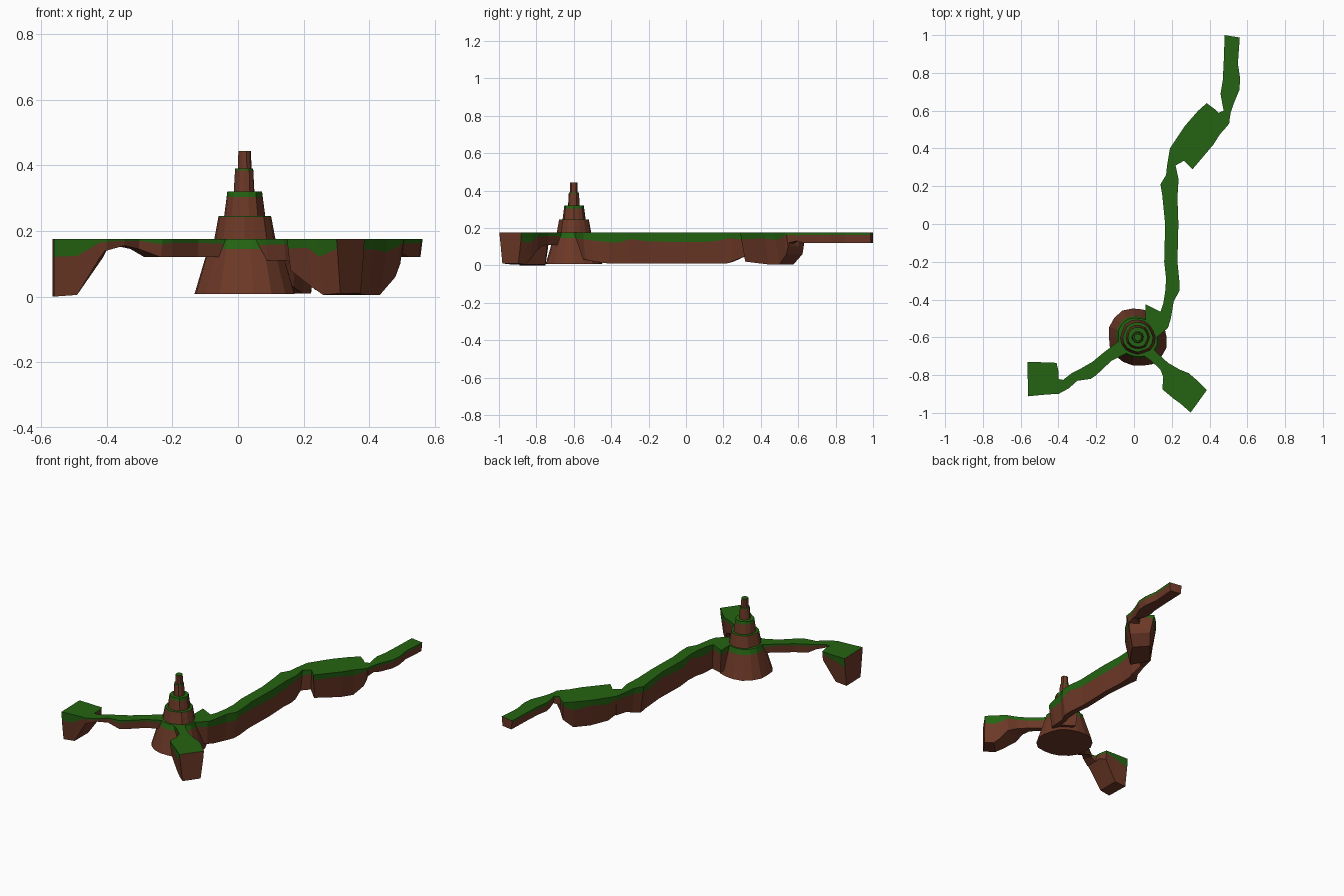
import bpy, bmesh, math, random

random.seed(4)
TOP = 0.175          # height of the walkable grass level


def colour(name, rgb):
    m = bpy.data.materials.new(name)
    m.diffuse_color = (*rgb, 1)
    return m


MATS = [colour("grass green", (0.018, 0.127, 0.006)),
        colour("earth brown", (0.150, 0.040, 0.020))]


def finish(name, bm):
    bmesh.ops.recalc_face_normals(bm, faces=bm.faces)
    me = bpy.data.meshes.new(name)
    bm.to_mesh(me)
    bm.free()
    for m in MATS:
        me.materials.append(m)
    bpy.context.collection.objects.link(bpy.data.objects.new(name, me))


def loft(name, rings, green):
    """Skin rings of points; green(i, j) says if side face j of band i is grass,
    green(-1, 0) and green(-2, 0) colour the end caps."""
    bm = bmesh.new()
    rows = [[bm.verts.new(p) for p in r] for r in rings]
    n = len(rows[0])
    for i in range(len(rows) - 1):
        for j in range(n):
            k = (j + 1) % n
            f = bm.faces.new((rows[i][j], rows[i][k], rows[i + 1][k], rows[i + 1][j]))
            f.material_index = 0 if green(i, j) else 1
    for code, row in ((-1, rows[0]), (-2, rows[-1])):
        bm.faces.new(row).material_index = 0 if green(code, 0) else 1
    finish(name, bm)


def ribbon(name, stations, taper=0.12):
    """Land strip: each station is left xy, right xy and underside height."""
    rings = []
    for lx, ly, rx, ry, zb in stations:
        depth = TOP - zb
        w = math.hypot(rx - lx, ry - ly)
        inset = min(0.25, taper * depth / w)
        zl, zr = (TOP - depth * random.uniform(0.17, 0.32) for _ in range(2))

        def at(t, z):
            return (lx + (rx - lx) * t, ly + (ry - ly) * t, z)
        g = inset * 0.2
        rings.append([at(0, TOP), at(1, TOP), at(1 - g, zr),
                      at(1 - inset, zb), at(inset, zb), at(g, zl)])
    loft(name, rings, lambda i, j: i >= 0 and j in (0, 1, 5))


def mound(name, z0, z1, r0, r1, sides, cap):
    """Rough tapered tier with a grass cap of the given thickness."""
    wob = [random.uniform(0.93, 1.03) for _ in range(sides)]
    zg = z1 - cap
    rg = r1 + (r0 - r1) * cap / (z1 - z0)
    rings = []
    for z, r in ((z0, r0), (zg, rg), (z1, r1)):
        rings.append([(0.02 + r * w * math.cos(math.tau * k / sides),
                       -0.60 + r * w * math.sin(math.tau * k / sides), z)
                      for k, w in enumerate(wob)])
    loft(name, rings, lambda i, j: i in (1, -2))


# Stepped hill
mound("hill_base", 0.008, TOP, 0.160, 0.108, 18, 0.03)
mound("hill_tier_1", TOP, 0.245, 0.093, 0.080, 16, 0.003)
mound("hill_tier_2", 0.245, 0.32, 0.064, 0.054, 14, 0.017)
mound("hill_tier_3", 0.32, 0.39, 0.032, 0.028, 12, 0.006)
mound("hill_peak", 0.39, 0.443, 0.022, 0.020, 10, 0.002)

# Long northern ridge with its island and the thin end path
ribbon("north_ridge", [
    (0.06, -0.52, 0.12, -0.60, 0.03), (0.06, -0.425, 0.18, -0.55, 0.03),
    (0.14, -0.465, 0.195, -0.50, 0.02), (0.155, -0.42, 0.21, -0.41, 0.01),
    (0.165, -0.36, 0.24, -0.355, 0.01), (0.17, -0.29, 0.24, -0.30, 0.01),
    (0.16, -0.20, 0.23, -0.20, 0.01), (0.165, 0.0, 0.235, 0.0, 0.01),
    (0.15, 0.15, 0.23, 0.14, 0.01), (0.14, 0.21, 0.235, 0.22, 0.01),
    (0.17, 0.26, 0.235, 0.24, 0.02), (0.175, 0.31, 0.22, 0.31, 0.045),
    (0.19, 0.40, 0.265, 0.335, 0.05)])
ribbon("north_island", [
    (0.19, 0.40, 0.265, 0.335, 0.05), (0.22, 0.445, 0.31, 0.29, 0.02),
    (0.27, 0.52, 0.42, 0.42, 0.005), (0.34, 0.60, 0.455, 0.475, 0.005),
    (0.385, 0.64, 0.495, 0.52, 0.06), (0.425, 0.61, 0.505, 0.535, 0.10),
    (0.44, 0.585, 0.505, 0.545, 0.115)], 0.2)
ribbon("north_path", [
    (0.44, 0.585, 0.505, 0.545, 0.12), (0.475, 0.60, 0.512, 0.59, 0.13),
    (0.465, 0.65, 0.525, 0.63, 0.12), (0.458, 0.69, 0.558, 0.71, 0.12),
    (0.47, 0.76, 0.562, 0.77, 0.12), (0.475, 0.86, 0.55, 0.85, 0.12),
    (0.48, 1.0, 0.56, 0.987, 0.12)])

# Western path and island
ribbon("west_path", [
    (-0.02, -0.57, 0.01, -0.66, 0.12), (-0.10, -0.635, -0.07, -0.70, 0.12),
    (-0.16, -0.68, -0.12, -0.725, 0.12), (-0.22, -0.73, -0.20, -0.80, 0.12),
    (-0.29, -0.77, -0.23, -0.82, 0.12), (-0.33, -0.79, -0.30, -0.83, 0.145),
    (-0.375, -0.825, -0.345, -0.87, 0.155), (-0.405, -0.82, -0.40, -0.90, 0.14)])
ribbon("west_island", [
    (-0.405, -0.82, -0.40, -0.90, 0.14), (-0.40, -0.78, -0.405, -0.90, 0.14),
    (-0.41, -0.735, -0.42, -0.90, 0.12), (-0.49, -0.732, -0.49, -0.905, 0.005),
    (-0.565, -0.73, -0.56, -0.912, 0.0)])

# South-eastern path and island
ribbon("southeast_island", [
    (0.05, -0.60, 0.01, -0.67, 0.11), (0.12, -0.68, 0.085, -0.72, 0.11),
    (0.18, -0.735, 0.14, -0.77, 0.11), (0.24, -0.77, 0.155, -0.81, 0.10),
    (0.29, -0.79, 0.15, -0.875, 0.08), (0.325, -0.82, 0.21, -0.925, 0.03),
    (0.35, -0.845, 0.245, -0.95, 0.005), (0.385, -0.88, 0.30, -0.998, 0.01)])
